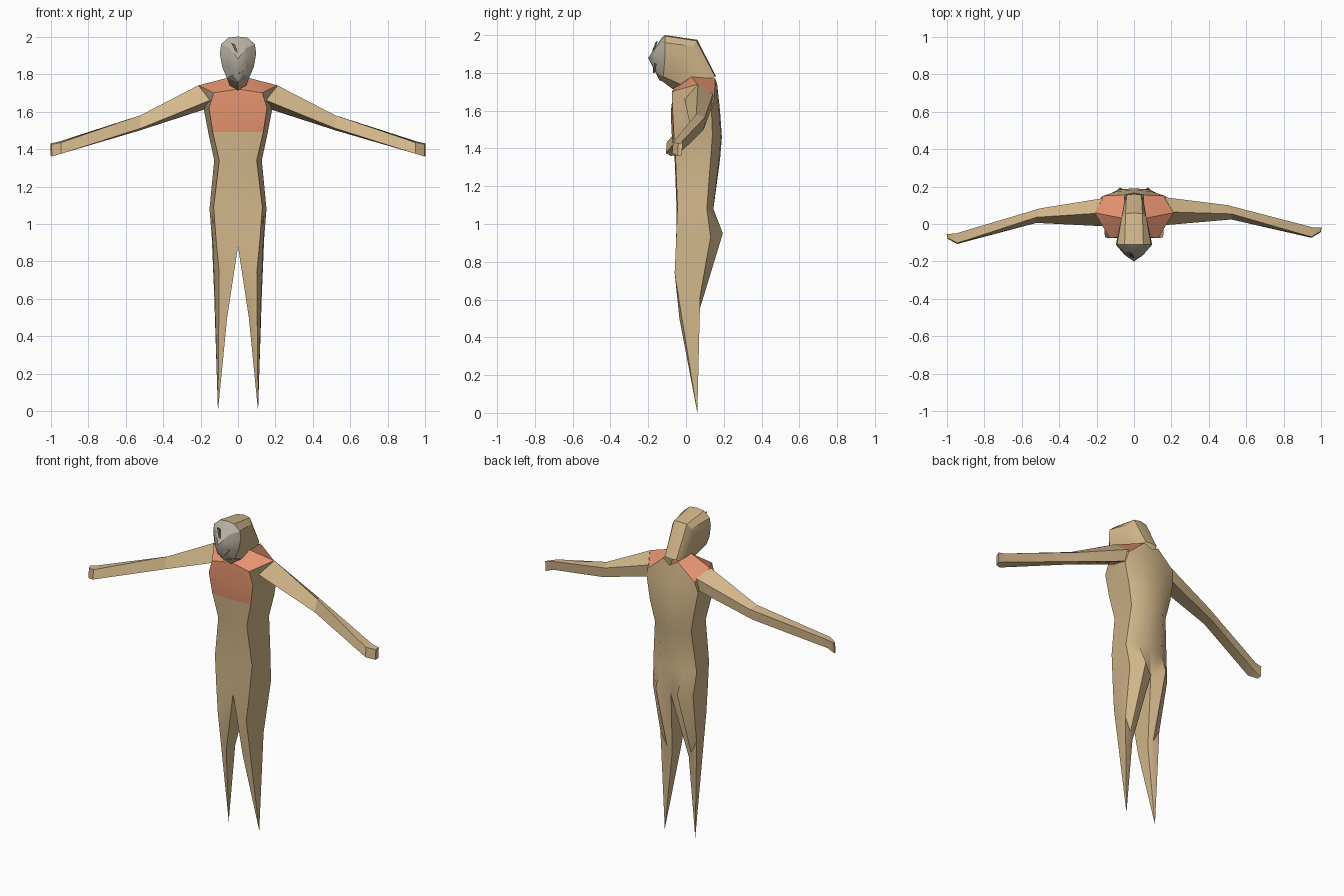
import bpy, bmesh, math
from mathutils import Matrix


def material(name, rgb):
    m = bpy.data.materials.new(name)
    m.diffuse_color = (*rgb, 1)
    return m


TAN = material("tan cloth", (0.66, 0.48, 0.26))
ORANGE = material("orange chest", (0.78, 0.29, 0.16))
GREY = material("grey mask", (0.48, 0.44, 0.37))
DARK = material("dark slit", (0.13, 0.11, 0.08))
BROWN = material("brown slit", (0.40, 0.28, 0.15))


def build(name, verts, faces, mats, rule=None, mirror=True, angle=30, turn=0):
    """Mesh from half a shape, mirrored across x and welded."""
    bm = bmesh.new()
    for s in ((1, -1) if mirror else (1,)):
        vs = [bm.verts.new((x * s, y, z)) for x, y, z in verts]
        for i, f in enumerate(faces):
            face = bm.faces.new([vs[k] for k in f])
            face.material_index = rule(i) if rule else 0
    bmesh.ops.remove_doubles(bm, verts=bm.verts, dist=0.0005)
    bmesh.ops.recalc_face_normals(bm, faces=bm.faces)
    bm.transform(Matrix.Rotation(turn, 4, 'Z'))
    me = bpy.data.meshes.new(name)
    bm.to_mesh(me)
    bm.free()
    for m in mats:
        me.materials.append(m)
    ob = bpy.data.objects.new(name, me)
    bpy.context.collection.objects.link(ob)
    bpy.ops.object.select_all(action='DESELECT')
    ob.select_set(True)
    bpy.context.view_layer.objects.active = ob
    bpy.ops.object.shade_smooth_by_angle(angle=math.radians(angle))
    return ob


def bridge(rings, n, closed=False):
    """Quads joining successive rings of n points."""
    m = n if closed else n - 1
    return [(r * n + c, r * n + (c + 1) % n, (r + 1) * n + (c + 1) % n, (r + 1) * n + c)
            for r in range(rings - 1) for c in range(m)]


# Body: half rings from front centre round the side to back centre, top down
body = [
    (0, -.065, 1.72), (.13, -.075, 1.70), (.21, .06, 1.74), (.165, .15, 1.67), (.08, .16, 1.71), (0, .165, 1.74),
    (0, -.08, 1.60), (.155, -.072, 1.62), (.165, .06, 1.61), (.18, .135, 1.60), (.09, .175, 1.60), (0, .18, 1.60),
    (0, -.077, 1.49), (.135, -.065, 1.49), (.148, .06, 1.48), (.155, .14, 1.47), (.08, .185, 1.46), (0, .19, 1.46),
    (0, -.06, 1.34), (.10, -.055, 1.34), (.115, .05, 1.34), (.127, .13, 1.34), (.07, .175, 1.34), (0, .18, 1.34),
    (0, -.05, 1.08), (.13, -.045, 1.09), (.14, .05, 1.08), (.152, .11, 1.08), (.08, .145, 1.08), (0, .145, 1.08),
    (0, -.05, .88), (.117, -.052, .92), (.135, .05, .92), (.14, .13, .93), (.075, .195, .95), (0, .15, .91),
    (.058, -.035, .50), (.10, -.06, .74), (.125, .03, .68), (.127, .075, .62), (.085, .07, .54), (.058, .055, .50)]
faces = bridge(7, 6)
front_panels = {0}                      # chest panel above the hem line
collar_start = len(faces)
neck = len(body)
body += [(.055, .03, 1.78), (.05, .155, 1.77)]
faces += [(0, 1, neck), (1, 2, neck), (2, 3, neck + 1, neck), (3, 4, 5, neck + 1)]
foot = len(body)
body.append((.107, .06, 0))
faces += [(30, 35, 41, 36)]
faces += [(36 + c, 36 + (c + 1) % 6, foot) for c in range(6)]
orange = {0, 5, collar_start, collar_start + 1, collar_start + 2}
build("body", body, faces, [TAN, ORANGE], lambda i: int(i in orange), angle=35)

# Arms: four-sided tubes bent at the elbow, with a square hand
arm = [
    (.21, .06, 1.74), (.165, .14, 1.69), (.15, .135, 1.62), (.15, -.01, 1.66),
    (.52, .045, 1.58), (.50, .092, 1.565), (.52, .085, 1.50), (.52, .015, 1.51),
    (.945, -.085, 1.435), (.955, -.035, 1.44), (.955, -.04, 1.385), (.945, -.09, 1.375),
    (.995, -.058, 1.425), (1, -.035, 1.43), (1, -.04, 1.365), (.995, -.062, 1.36)]
build("arms", arm, bridge(4, 4, True) + [(0, 1, 2, 3), (12, 13, 14, 15)], [TAN],
      angle=20, turn=math.radians(1))

# Hood: half rings from the face opening back and down to the neck
rim = [(0, -.125, 1.755), (.06, -.12, 1.78), (.085, -.115, 1.84), (.097, -.11, 1.91),
       (.09, -.11, 1.96), (.05, -.11, 1.995), (0, -.11, 2.0)]
hood = rim + [
    (0, -.065, 1.71), (.045, -.03, 1.74), (.06, 0, 1.80), (.07, .02, 1.88),
    (.065, .04, 1.94), (.045, .055, 1.97), (0, .06, 1.975),
    (0, 0, 1.70), (.05, .03, 1.72), (.055, .07, 1.74), (.055, .10, 1.75),
    (.05, .13, 1.765), (.04, .155, 1.78), (0, .16, 1.78)]
build("hood", hood, bridge(3, 7), [TAN], angle=25)

# Mask: faceted shell rising to a point in front of the rim
mask = rim + [
    (0, -.14, 1.76), (.03, -.155, 1.80), (.045, -.165, 1.85), (.05, -.165, 1.90),
    (.045, -.155, 1.94), (.025, -.13, 1.98), (0, -.125, 1.99), (0, -.2, 1.88)]
build("mask", mask, bridge(2, 7) + [(7 + c, 8 + c, 14) for c in range(6)], [GREY], angle=25)


# Slits: thin slivers seated on the mask
def slit(name, outline, mat):
    n = len(outline)
    verts = outline + [(x, y + .009, z) for x, y, z in outline]
    build(name, verts, bridge(2, n, True) + [tuple(range(n)), tuple(range(n, 2 * n))],
          [mat], mirror=False)


slit("eye_slit", [(-.035, -.160, 1.965), (-.018, -.160, 1.96), (0, -.180, 1.915), (-.012, -.180, 1.915)], DARK)
slit("mouth_slit", [(0, -.176, 1.80), (.018, -.172, 1.805), (.052, -.165, 1.845), (.036, -.170, 1.862)], BROWN)
